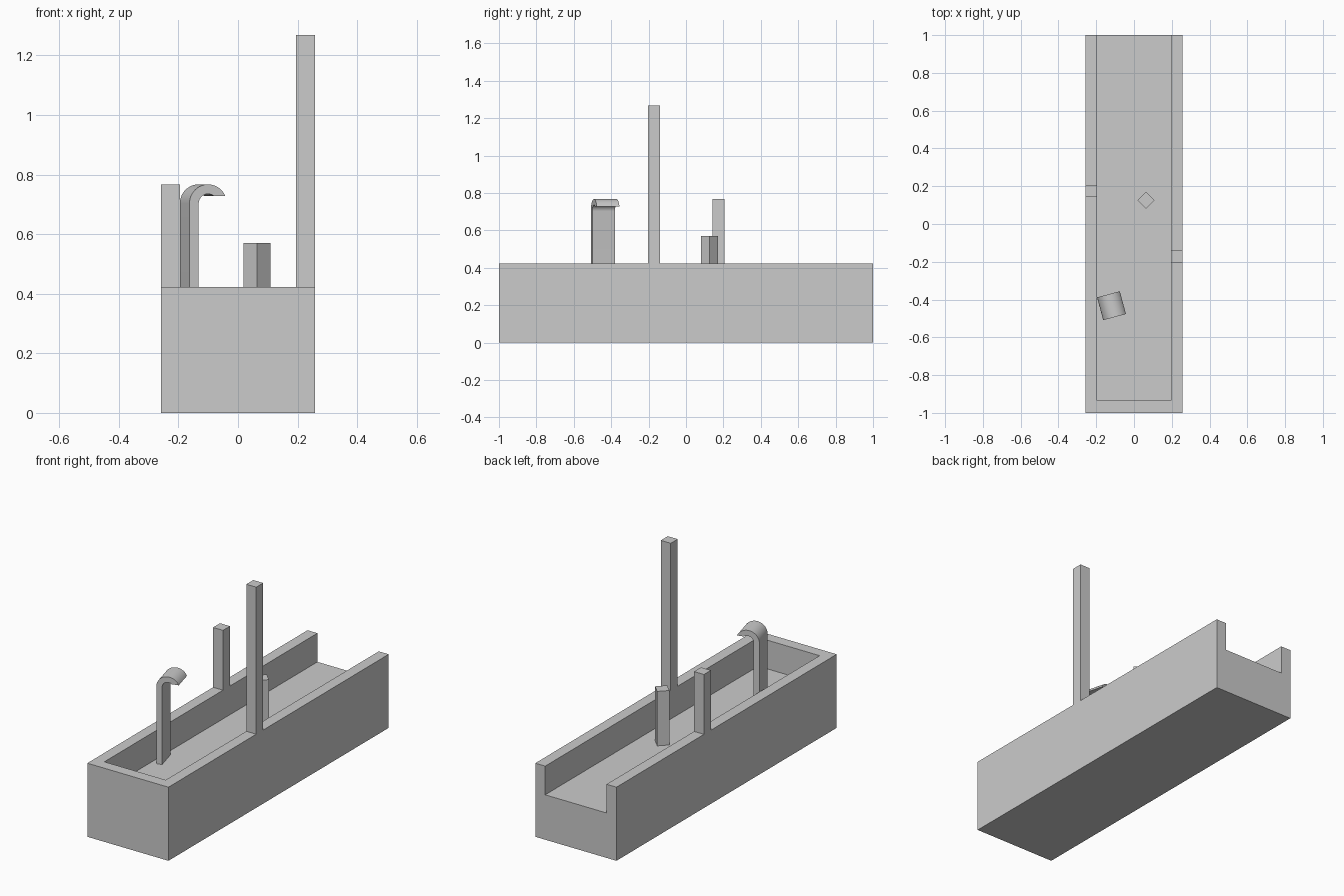
import bpy, bmesh, math
from mathutils import Matrix

if "Cube" in bpy.data.objects:
    bpy.data.objects.remove(bpy.data.objects["Cube"])


def box(name, x, y, z, turn=0.0):
    """Box from (min, max) ranges, optionally turned about its own vertical axis."""
    bm = bmesh.new()
    bmesh.ops.create_cube(bm, size=1)
    bmesh.ops.scale(bm, vec=(x[1] - x[0], y[1] - y[0], z[1] - z[0]), verts=bm.verts)
    mesh = bpy.data.meshes.new(name)
    bm.to_mesh(mesh)
    bm.free()
    obj = bpy.data.objects.new(name, mesh)
    obj.location = [(r[0] + r[1]) / 2 for r in (x, y, z)]
    obj.rotation_euler.z = turn
    bpy.context.collection.objects.link(obj)
    return obj


HALF, WALL, RIM, FLOOR = 0.258, 0.063, 0.423, 0.258
INNER = HALF - WALL

# Trough body, open at the back
trough = box("trough", (-HALF, HALF), (-1, 1), (0, RIM))
cutter = box("trough_cutter", (-INNER, INNER), (-0.935, 1.2), (FLOOR, 0.8))
cutter.hide_render = True
cutter.hide_viewport = True
cut = trough.modifiers.new("hollow", 'BOOLEAN')
cut.operation = 'DIFFERENCE'
cut.solver = 'EXACT'
cut.object = cutter

# Posts standing on the side walls
box("short_wall_post", (-HALF, -INNER), (0.142, 0.205), (RIM, 0.767))
box("tall_wall_post", (INNER, HALF), (-0.203, -0.14), (RIM, 1.268))

# Turned post standing on the floor
s = 0.032
box("floor_post", (0.063 - s, 0.063 + s), (0.126 - s, 0.126 + s), (FLOOR, 0.571), math.radians(45))

# Hooked strap: stem plus bent top, its tip cut level
R, T, W, TOP = 0.065, 0.032, 0.125, 0.767
cz, tip, steps = TOP - R, 0.026, 20


def arc(radius):
    end = math.acos(tip / radius)          # angle past the apex where the level cut falls
    sweep = math.pi / 2 + end
    return [(R - radius * math.cos(sweep * i / steps),
             cz + radius * math.sin(sweep * i / steps)) for i in range(steps + 1)]


outer = [(0, FLOOR)] + arc(R)
inner = [(T, FLOOR)] + arc(R - T)
bm = bmesh.new()
rings = [[[bm.verts.new((u, v, z)) for u, z in line] for line in (outer, inner)] for v in (0, W)]
(o0, i0), (o1, i1) = rings
for k in range(len(outer) - 1):
    for a, b in ((o0, i0), (i0, i1), (i1, o1), (o1, o0)):
        bm.faces.new((a[k], a[k + 1], b[k + 1], b[k]))
for k in (0, -1):
    bm.faces.new((o0[k], i0[k], i1[k], o1[k]))
bmesh.ops.recalc_face_normals(bm, faces=bm.faces)
mesh = bpy.data.meshes.new("hooked_strap")
bm.to_mesh(mesh)
bm.free()
strap = bpy.data.objects.new("hooked_strap", mesh)
strap.matrix_world = Matrix.Translation((-0.163, -0.509, 0)) @ Matrix.Rotation(math.radians(15), 4, 'Z')
bpy.context.collection.objects.link(strap)
bpy.context.view_layer.objects.active = strap
strap.select_set(True)
bpy.ops.object.shade_smooth_by_angle(angle=math.radians(30))
